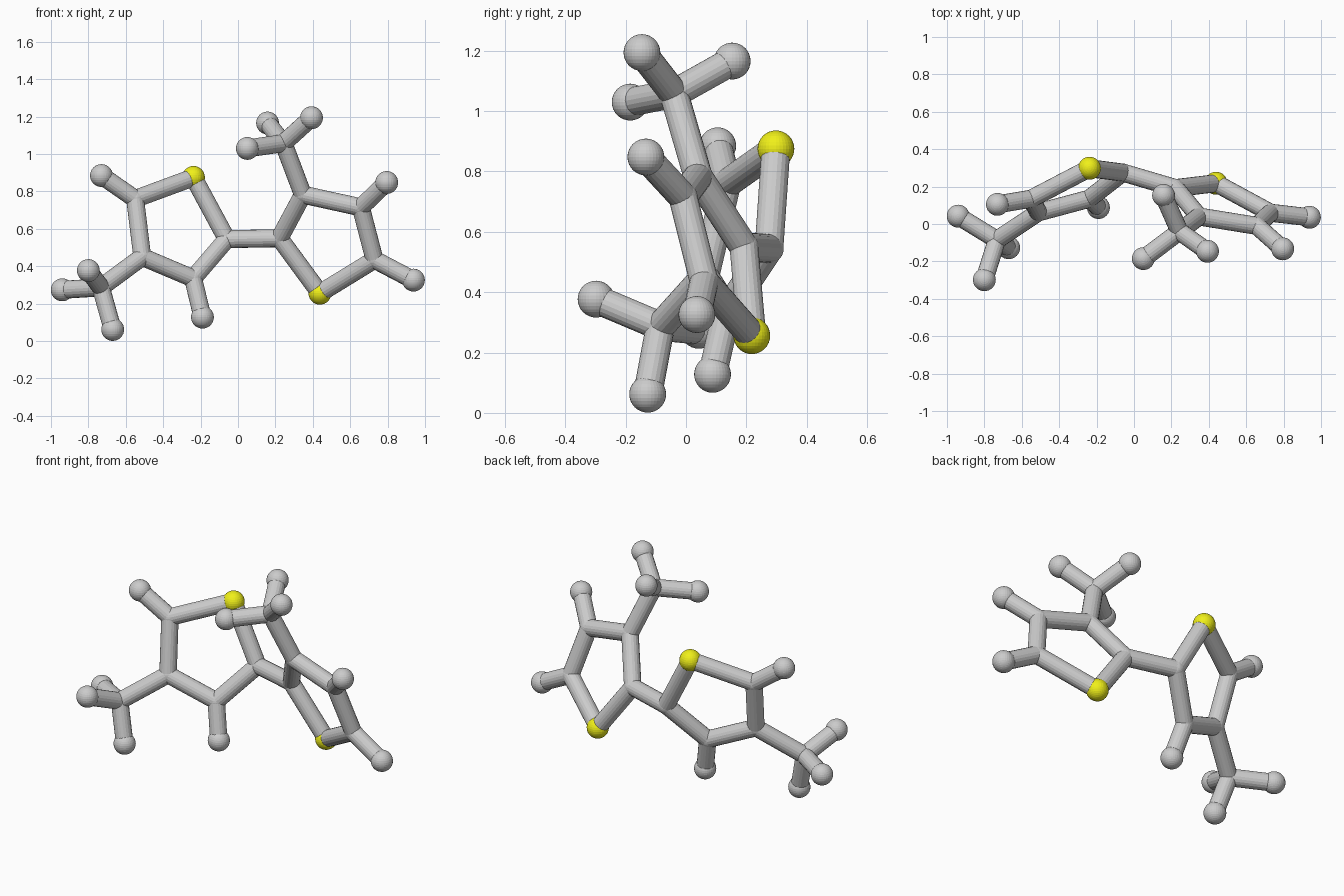
import bpy
from mathutils import Vector

if "Cube" in bpy.data.objects:
    bpy.data.objects.remove(bpy.data.objects["Cube"])

BOND_R, JOINT_R, BALL_R = 0.048, 0.049, 0.061

# Joint positions: S = yellow ball, H = end ball, C = plain joint
atoms = {
    # left ring
    "C_a2": (-0.06, 0.275, 0.545), "S_a": (-0.238, 0.298, 0.875),
    "C_a5": (-0.55, 0.135, 0.76), "C_a4": (-0.512, 0.062, 0.45),
    "C_a3": (-0.24, 0.135, 0.335),
    "H_a5": (-0.73, 0.105, 0.885), "H_a3": (-0.19, 0.088, 0.128),
    # left three-way tip
    "C_am": (-0.733, -0.085, 0.287), "H_am1": (-0.94, 0.042, 0.274),
    "H_am2": (-0.80, -0.298, 0.377), "H_am3": (-0.67, -0.127, 0.062),
    # right ring
    "C_b2": (0.222, 0.192, 0.55), "S_b": (0.438, 0.218, 0.256),
    "C_b5": (0.73, 0.06, 0.435), "C_b4": (0.657, -0.01, 0.715),
    "C_b3": (0.347, 0.04, 0.783),
    "H_b5": (0.938, 0.036, 0.326), "H_b4": (0.795, -0.133, 0.848),
    # right three-way tip
    "C_bm": (0.243, -0.04, 1.058), "H_bm1": (0.05, -0.185, 1.03),
    "H_bm2": (0.158, 0.153, 1.166), "H_bm3": (0.393, -0.146, 1.194),
}
atoms = {k: Vector(v) for k, v in atoms.items()}

bonds = [("C_a2", "C_b2")]
for s in "ab":
    ring = [f"C_{s}2", f"S_{s}", f"C_{s}5", f"C_{s}4", f"C_{s}3"]
    bonds += zip(ring, ring[1:] + ring[:1])
    bonds += [(f"C_{s}m", f"H_{s}m{i}") for i in (1, 2, 3)]
bonds += [("C_a5", "H_a5"), ("C_a3", "H_a3"), ("C_a4", "C_am"),
          ("C_b5", "H_b5"), ("C_b4", "H_b4"), ("C_b3", "C_bm")]

yellow = bpy.data.materials.new("yellow")
yellow.diffuse_color = (0.87, 0.87, 0.01, 1)
yellow.use_nodes = True
yellow.node_tree.nodes["Principled BSDF"].inputs["Base Color"].default_value = yellow.diffuse_color


def ball(name, pos, radius, mat=None):
    bpy.ops.mesh.primitive_uv_sphere_add(segments=32, ring_count=16,
                                         radius=radius, location=pos)
    ob = bpy.context.object
    ob.name = name
    if mat:
        ob.data.materials.append(mat)


def rod(name, a, b):
    d = b - a
    bpy.ops.mesh.primitive_cylinder_add(vertices=20, radius=BOND_R,
                                        depth=d.length, location=(a + b) / 2)
    ob = bpy.context.object
    ob.name = name
    ob.rotation_mode = 'QUATERNION'
    ob.rotation_quaternion = d.to_track_quat('Z', 'Y')


# Balls and joints
for key, pos in atoms.items():
    if key[0] == "S":
        ball("yellow_ball", pos, BALL_R, yellow)
    elif key[0] == "H":
        ball("end_ball", pos, BALL_R)
    else:
        ball("joint_ball", pos, JOINT_R)

# Connecting rods
for p, q in bonds:
    rod("rod", atoms[p], atoms[q])
